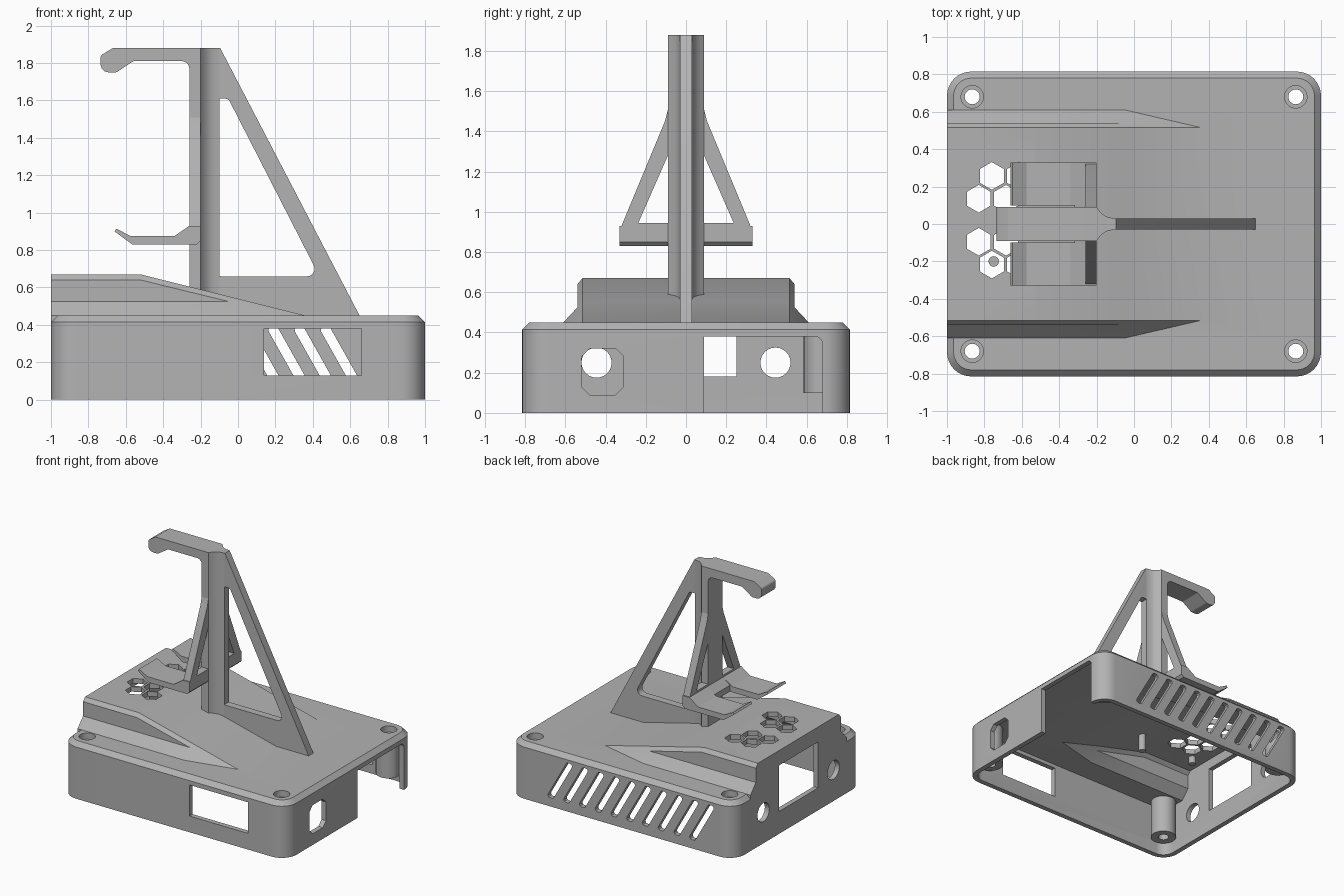
import bpy, bmesh, math
from mathutils import Vector

if "Cube" in bpy.data.objects:
    bpy.data.objects.remove(bpy.data.objects["Cube"])

grey = bpy.data.materials.new("light_grey")
grey.diffuse_color = (0.45, 0.45, 0.45, 1)
grey.use_nodes = True
grey.node_tree.nodes["Principled BSDF"].inputs["Base Color"].default_value = grey.diffuse_color


def finish(name, bm):
    bmesh.ops.remove_doubles(bm, verts=bm.verts, dist=1e-5)
    bmesh.ops.recalc_face_normals(bm, faces=bm.faces)
    me = bpy.data.meshes.new(name)
    bm.to_mesh(me)
    bm.free()
    me.materials.append(grey)
    ob = bpy.data.objects.new(name, me)
    bpy.context.collection.objects.link(ob)
    return ob


def loft(name, rings):
    """Closed solid through matching rings of 3D points."""
    bm = bmesh.new()
    vs = [[bm.verts.new(p) for p in r] for r in rings]
    n = len(rings[0])
    for a, b in zip(vs, vs[1:]):
        for i in range(n):
            j = (i + 1) % n
            bm.faces.new((a[i], a[j], b[j], b[i]))
    bm.faces.new(vs[0])
    bm.faces.new(vs[-1])
    return finish(name, bm)


def prism(name, pts, axis, lo, hi):
    """Extrude a 2D outline along an axis."""
    place = {'x': lambda p, t: (t, p[0], p[1]),
             'y': lambda p, t: (p[0], t, p[1]),
             'z': lambda p, t: (p[0], p[1], t)}[axis]
    return loft(name, [[place(p, t) for p in pts] for t in (lo, hi)])


def rounded(pts, radii, n=6):
    """Round the corners of a 2D outline; one radius or one per corner."""
    if not isinstance(radii, (list, tuple)):
        radii = [radii] * len(pts)
    out = []
    for i, r in enumerate(radii):
        p = Vector(pts[i])
        if r == 0:
            out.append(tuple(p))
            continue
        u = (Vector(pts[i - 1]) - p).normalized()
        v = (Vector(pts[(i + 1) % len(pts)]) - p).normalized()
        half = u.angle(v) / 2
        c = p + (u + v).normalized() * (r / math.sin(half))
        a = p + u * (r / math.tan(half)) - c
        b = p + v * (r / math.tan(half)) - c
        for k in range(n + 1):
            s = k / n * (math.pi - 2 * half)
            w = math.pi - 2 * half
            q = c + (a * math.sin(w - s) + b * math.sin(s)) / math.sin(w)
            out.append(tuple(q))
    return out


def rect(x0, x1, y0, y1):
    return [(x0, y0), (x1, y0), (x1, y1), (x0, y1)]


def circle(cx, cy, r, n=24, turn=0.0):
    return [(cx + r * math.cos(turn + 2 * math.pi * i / n),
             cy + r * math.sin(turn + 2 * math.pi * i / n)) for i in range(n)]


def boolean(target, tool, op='DIFFERENCE'):
    m = target.modifiers.new("bool", 'BOOLEAN')
    m.operation, m.object, m.solver = op, tool, 'EXACT'
    bpy.context.view_layer.objects.active = target
    bpy.ops.object.modifier_apply(modifier=m.name)
    bpy.data.objects.remove(tool)


def cut(target, pts, axis, lo, hi):
    boolean(target, prism("cutter", pts, axis, lo, hi))


# ---- enclosure: rounded shell with chamfered top edge ----
def outline(inset):
    return rounded(rect(-1 + inset, 1 - inset, -.815 + inset, .815 - inset), .13 - inset, 8)


case = loft("case", [[(x, y, z) for x, y in outline(i)]
                     for i, z in ((0, 0), (0, .415), (.035, .45))])


# ---- raised deck that slopes down to the lid ----
def deck(name, off, x0, base):
    rows = [(x0, [(.61, .45), (.54, .525), (.54, .64), (.515, .67)]),
            (-.52, [(.61, .45), (.54, .525), (.54, .64), (.515, .67)]),
            (-.05, [(.61, .45), (.54, .525), (.54, .525), (.515, .5525)]),
            (.36 - off, [(.515, .45)] * 4)]
    rings = []
    for x, half in rows:
        h = [(half[0][0] - off, base)] + [(y - off, z - off) for y, z in half]
        rings.append([(x, y, z) for y, z in h] + [(x, -y, z) for y, z in reversed(h)])
    return loft(name, rings)


boolean(case, deck("deck", 0, -1, .40), 'UNION')
cut(case, outline(.04), 'z', -.1, .41)
boolean(case, deck("deck_cavity", .04, -.96, .38))

# ---- screw posts and inner pegs ----
corners = [(sx * .865, sy * .68) for sx in (-1, 1) for sy in (-1, 1)]
for cx, cy in corners:
    boolean(case, prism("post", circle(cx, cy, .096), 'z', .1, .43), 'UNION')
for px, top in ((-.75, .65), (-.25, .58)):
    boolean(case, prism("peg", circle(px, -.2, .028, 16), 'z', top - .16, top), 'UNION')
for cx, cy in corners:
    cut(case, circle(cx, cy, .04), 'z', -.1, .6)
    cut(case, circle(cx, cy, .06), 'z', .40, .6)

# ---- openings in the side walls ----
cut(case, rect(.14, .66, .13, .38), 'y', -.9, -.7)
cut(case, rounded([(.09, -.1), (.68, -.1), (.68, .38), (.09, .38)], [0, 0, .04, 0]),
    'x', .955, 1.1)
cut(case, [(-.52, .13), (-.48, .09), (-.35, .09), (-.31, .13),
           (-.31, .28), (-.35, .32), (-.48, .32), (-.52, .28)], 'x', .9, 1.1)
for y in (-.445, .445):
    cut(case, circle(y, .25, .075), 'x', -1.1, -.9)
cut(case, rect(-.25, .25, .18, .55), 'x', -1.1, -.9)

# slanted slots along the back wall
for k in range(10):
    x = .55 - .14 * k
    slot = [(x + .06, .07), (x + .12, .07), (x - .06, .39), (x - .12, .39)]
    cut(case, rounded(slot, .018, 3), 'y', .7, .9)

# honeycomb vents in the deck
for y, x0 in ((.257, -.76), (.135, -.83), (-.095, -.83), (-.217, -.76)):
    for k in range(2):
        cut(case, circle(x0 + .146 * k, y, .074, 6, math.pi / 6), 'z', .55, .8)

# ---- mast with hooked top arm ----
mast = prism("mast_and_hook", rounded(
    [(-.2, 1.88), (-.67, 1.88), (-.735, 1.84), (-.735, 1.75), (-.65, 1.75),
     (-.56, 1.81), (-.26, 1.81), (-.26, .57), (-.2, .57)],
    [0, .02, .02, .045, .03, .02, .04, 0, 0]), 'y', -.09, .09)

# concave flare from the mast into the rib
flare = [(-.2, .09), (-.185, .07), (-.165, .05), (-.14, .036), (-.1, .03)]
prism("mast_flare", flare + [(x, -y) for x, y in reversed(flare)], 'z', .555, 1.88)

# ---- triangular rib behind the mast ----
rib = prism("rib", [(-.15, 1.88), (-.095, 1.88), (.65, .45), (.65, .44), (.34, .44),
                    (-.15, .56)], 'y', -.03, .03)
cut(rib, rounded([(-.12, .66), (.435, .66), (-.052, 1.61), (-.12, 1.61)],
                 [.03, .04, .03, .03]), 'y', -.1, .1)

# ---- cradle: two upturned lips on a common cross bar ----
lip = [(-.2, .85), (-.22, .83), (-.565, .83), (-.66, .9), (-.65, .915), (-.575, .875),
       (-.34, .875), (-.26, .93), (-.2, .93)]
for side, lo, hi in (("left", .1, .33), ("right", -.33, -.1)):
    prism("cradle_" + side, lip, 'y', lo, hi)
prism("cradle_bar", [(-.2, .85), (-.22, .83), (-.32, .83), (-.32, .88), (-.26, .93),
                     (-.2, .93)], 'y', -.1, .1)

# ---- brace struts from cradle to mast ----
for s, side in ((1, "left"), (-1, "right")):
    brace = prism("brace_" + side, [(s * y, z) for y, z in
                  ((.08, .87), (.33, .87), (.325, .92), (.105, 1.45), (.09, 1.51), (.08, 1.51))],
                  'x', -.26, -.2)
    cut(brace, [(s * y, z) for y, z in ((.07, .945), (.237, .945), (.09, 1.28), (.07, 1.28))],
        'x', -.4, -.1)

# ---- smooth the curved surfaces, keep hard edges ----
for ob in list(bpy.context.scene.objects):
    bpy.ops.object.select_all(action='DESELECT')
    ob.select_set(True)
    bpy.context.view_layer.objects.active = ob
    bpy.ops.object.shade_smooth_by_angle(angle=math.radians(28))
